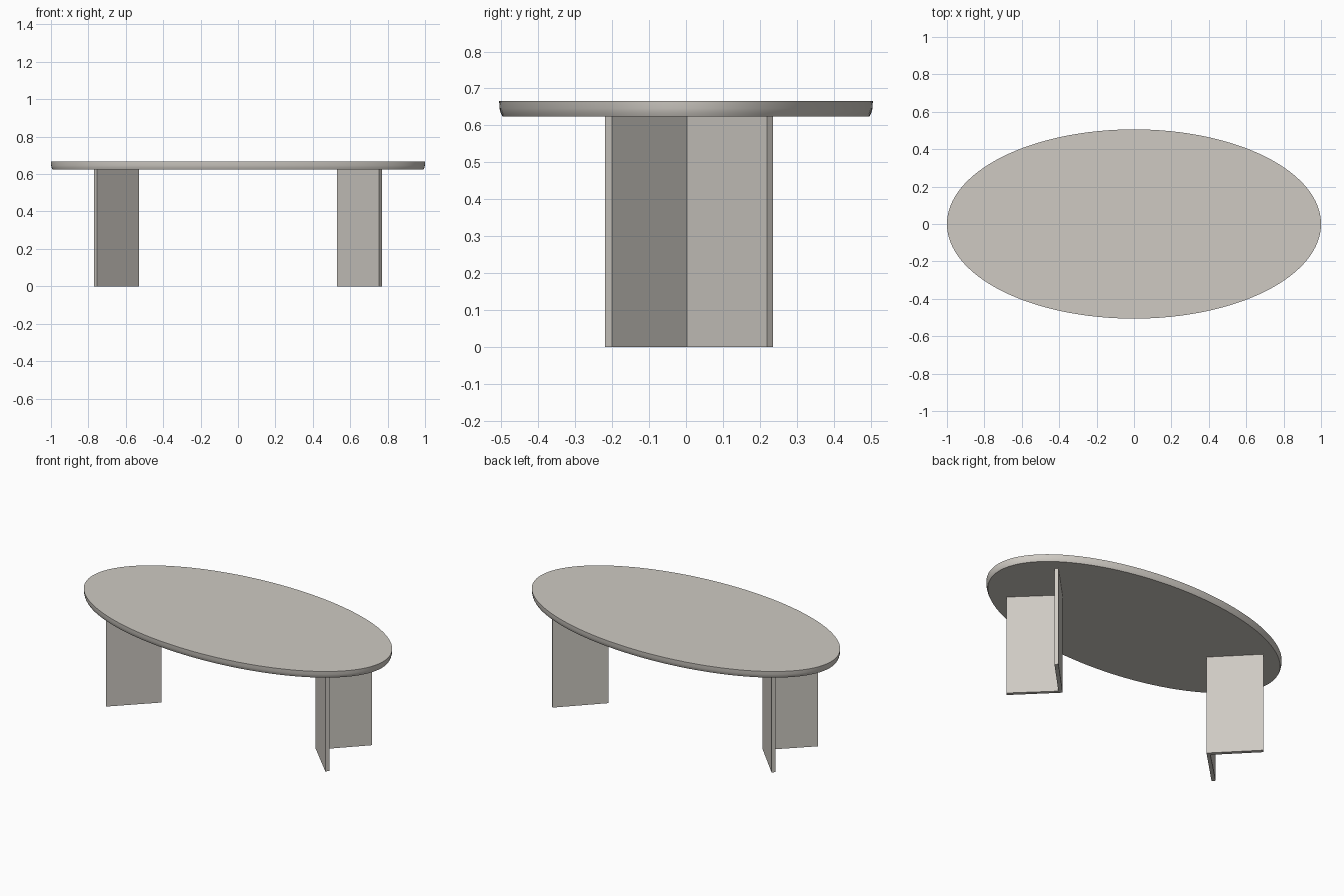
import bpy, bmesh, math

if "Cube" in bpy.data.objects:
    bpy.data.objects.remove(bpy.data.objects["Cube"])

stone = bpy.data.materials.new("warm_grey")
stone.diffuse_color = (0.62, 0.59, 0.545, 1.0)
stone.use_nodes = True
stone.node_tree.nodes["Principled BSDF"].inputs["Base Color"].default_value = stone.diffuse_color


def make_object(name, bm):
    bmesh.ops.recalc_face_normals(bm, faces=bm.faces)
    mesh = bpy.data.meshes.new(name)
    bm.to_mesh(mesh)
    bm.free()
    mesh.materials.append(stone)
    obj = bpy.data.objects.new(name, mesh)
    bpy.context.collection.objects.link(obj)
    return obj


# Oval tabletop: stacked ellipse rings, drawn in slightly toward the underside
SEGMENTS = 128
RIM = [(0.009, 0.624), (0.004, 0.634), (0.001, 0.646), (0.0, 0.666)]  # inset, height
bm = bmesh.new()
rings = []
for inset, z in RIM:
    ring = []
    for i in range(SEGMENTS):
        a = 2 * math.pi * i / SEGMENTS
        ring.append(bm.verts.new(((1.0 - inset) * math.cos(a),
                                  (0.506 - inset) * math.sin(a), z)))
    rings.append(ring)
for low, high in zip(rings, rings[1:]):
    for i in range(SEGMENTS):
        j = (i + 1) % SEGMENTS
        bm.faces.new((low[i], low[j], high[j], high[i]))
bm.faces.new(rings[0][::-1])
bm.faces.new(rings[-1])
top = make_object("tabletop", bm)
bpy.context.view_layer.objects.active = top
top.select_set(True)
bpy.ops.object.shade_smooth_by_angle(angle=math.radians(35))

# V-shaped legs: two thin panels meeting at an inward-pointing corner
V_PROFILE = [(0.529, 0.005), (0.754, -0.219), (0.769, -0.201),
             (0.559, 0.003), (0.769, 0.219), (0.754, 0.236)]
for name, side in (("right_leg", 1), ("left_leg", -1)):
    bm = bmesh.new()
    # two quads per leg so the concave V stays clean
    v = [bm.verts.new((side * x, y, 0.0)) for x, y in V_PROFILE]
    panels = [bm.faces.new((v[0], v[1], v[2], v[3])),
              bm.faces.new((v[0], v[3], v[4], v[5]))]
    raised = bmesh.ops.extrude_face_region(bm, geom=panels, use_keep_orig=True)
    new_verts = [g for g in raised["geom"] if isinstance(g, bmesh.types.BMVert)]
    bmesh.ops.translate(bm, verts=new_verts, vec=(0, 0, 0.625))
    make_object(name, bm)
